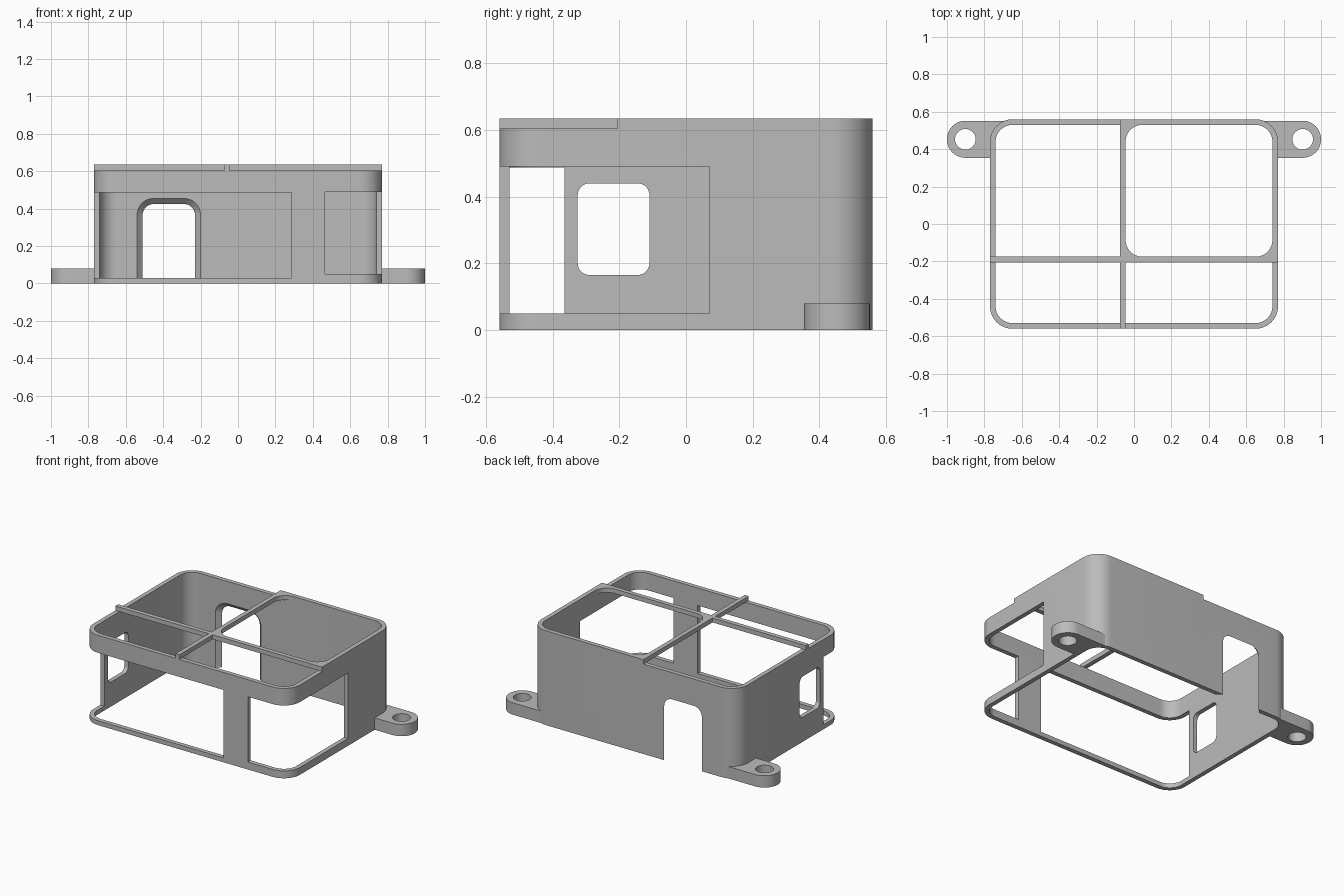
import bpy
import bmesh
import math

cube = bpy.data.objects.get("Cube")
if cube:
    bpy.data.objects.remove(cube, do_unlink=True)

GREY = (0.5, 0.5, 0.5, 1)
mat = bpy.data.materials.new("plain grey")
mat.use_nodes = True
mat.diffuse_color = GREY
mat.node_tree.nodes["Principled BSDF"].inputs["Base Color"].default_value = GREY

W, D, RIM, TOP = 0.77, 0.56, 0.605, 0.635   # half width, half depth, heights
T, R = 0.03, 0.12                           # wall thickness, corner radius


def rounded(u0, u1, v0, v1, radii, steps=12):
    """Counter-clockwise rectangle; radii start at the low-low corner."""
    if not isinstance(radii, tuple):
        radii = (radii,) * 4
    corners = [(u0, v0, 1, 1), (u1, v0, -1, 1), (u1, v1, -1, -1), (u0, v1, 1, -1)]
    pts = []
    for i, ((u, v, su, sv), r) in enumerate(zip(corners, radii)):
        if r == 0:
            pts.append((u, v))
            continue
        for k in range(steps + 1):
            a = math.pi + (i + k / steps) * math.pi / 2
            pts.append((u + su * r + r * math.cos(a), v + sv * r + r * math.sin(a)))
    return pts


def loft(name, start, end, a, b, axis="z"):
    """Closed solid between two profiles at positions a and b on an axis."""
    place = {"x": lambda u, v, w: (w, u, v),
             "y": lambda u, v, w: (u, w, v),
             "z": lambda u, v, w: (u, v, w)}[axis]
    bm = bmesh.new()
    low = [bm.verts.new(place(u, v, a)) for u, v in start]
    high = [bm.verts.new(place(u, v, b)) for u, v in end]
    bm.faces.new(low[::-1])
    bm.faces.new(high)
    n = len(low)
    for i in range(n):
        j = (i + 1) % n
        bm.faces.new((low[i], low[j], high[j], high[i]))
    bmesh.ops.recalc_face_normals(bm, faces=bm.faces)
    mesh = bpy.data.meshes.new(name)
    bm.to_mesh(mesh)
    bm.free()
    mesh.materials.append(mat)
    obj = bpy.data.objects.new(name, mesh)
    bpy.context.collection.objects.link(obj)
    return obj


def prism(name, profile, a, b, axis="z"):
    return loft(name, profile, profile, a, b, axis)


def box(name, x0, x1, y0, y1, z0, z1):
    return prism(name, rounded(x0, x1, y0, y1, 0), z0, z1)


def activate(obj):
    bpy.ops.object.select_all(action="DESELECT")
    obj.select_set(True)
    bpy.context.view_layer.objects.active = obj


def cut(obj, *cutters):
    activate(obj)
    for cutter in cutters:
        mod = obj.modifiers.new("cut", "BOOLEAN")
        mod.operation, mod.solver, mod.object = "DIFFERENCE", "EXACT", cutter
        bpy.ops.object.modifier_apply(modifier=mod.name)
        bpy.data.objects.remove(cutter, do_unlink=True)


def cavity():
    return prism("cavity", rounded(T - W, W - T, T - D, D - T, R - T), -0.1, 0.8)


def doorway(y):
    """Arch-cornered opening that widens toward the inside."""
    grow = D - y
    half, r = 0.14 + grow, 0.06 + grow
    return rounded(-0.37 - half, -0.37 + half, -0.1, 0.425 + grow, (0, 0, r, r))


# Open rounded wall with two corner openings, a side window and a doorway
wall = prism("wall", rounded(-W, W, -D, D, R), 0, RIM)
cut(wall,
    cavity(),
    box("right_opening", -0.9, 0.285, -0.7, -0.365, 0.03, 0.487),
    box("left_opening", 0.465, 0.9, -0.7, 0.07, 0.05, 0.49),
    prism("window", rounded(-0.325, -0.11, 0.165, 0.44, 0.035), -0.9, -0.6, "x"),
    loft("door", doorway(0.51), doorway(0.58), 0.51, 0.58, "y"))

# Raised frame over one quadrant, with bars carrying on across the opening
BX, BY = -0.075, -0.205
frame = prism("raised_frame", rounded(BX, W, BY, D, (0, 0, R, 0)), RIM, TOP)
cut(frame, prism("frame_hole", rounded(BX + T, W - T, BY + T, D - T, R - T), 0.5, 0.8))
side_bar = box("side_bar", -W, BX, BY, BY + T, RIM, TOP)
front_bar = box("front_bar", BX, BX + T, -D, BY, RIM, TOP)

# Mounting ears with screw holes
ears = []
for side, label in ((1, "left"), (-1, "right")):
    xs = sorted((side * 0.65, side * 1.0))
    radii = (0, 0.098, 0.098, 0) if side > 0 else (0.098, 0, 0, 0.098)
    ear = prism(label + "_ear", rounded(*xs, 0.354, 0.552, radii), 0, 0.08)
    c = side * 0.902
    hole = rounded(c - 0.055, c + 0.055, 0.398, 0.508, 0.0549)
    cut(ear, cavity(), prism("screw_hole", hole, -0.1, 0.2))
    ears.append(ear)

for obj in [wall, frame, side_bar, front_bar] + ears:
    activate(obj)
    bpy.ops.object.shade_smooth_by_angle(angle=math.radians(30))
